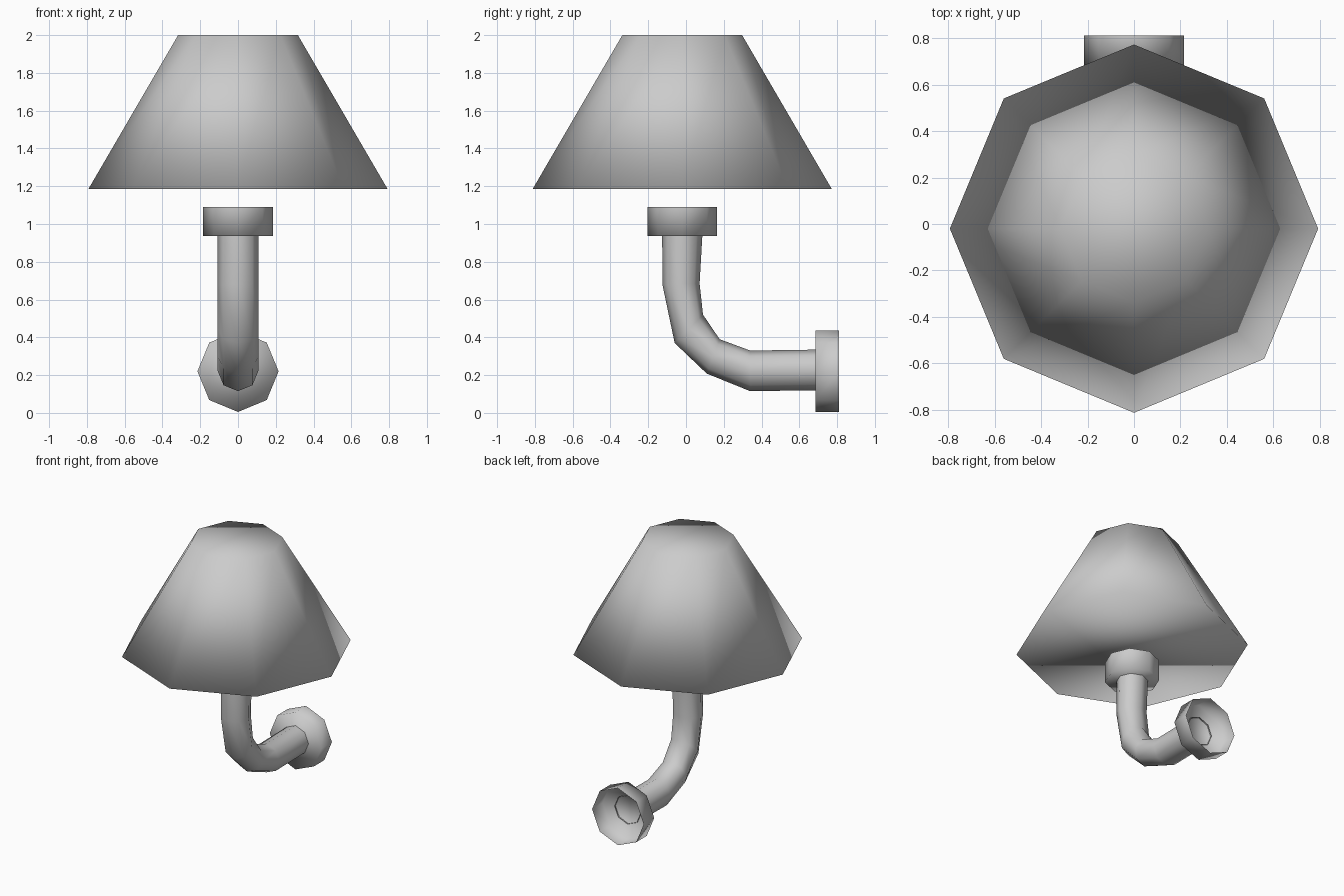
import bpy, bmesh
from math import cos, sin, pi
from mathutils import Vector

if "Cube" in bpy.data.objects:
    bpy.data.objects.remove(bpy.data.objects["Cube"])

SIDES = 8
AXIS_Y = -0.02      # y of the upright axis
X = Vector((1, 0, 0))


def loft(name, rings, cap_start=False, cap_end=False):
    """Skin octagonal rings, each given as (centre, x radius, second half-axis)."""
    bm = bmesh.new()
    loops = []
    for c, rx, v in rings:
        loops.append([bm.verts.new(Vector(c) + X * rx * cos(2 * pi * i / SIDES)
                                   + Vector(v) * sin(2 * pi * i / SIDES))
                      for i in range(SIDES)])
    for a, b in zip(loops, loops[1:]):
        for i in range(SIDES):
            j = (i + 1) % SIDES
            bm.faces.new((a[i], a[j], b[j], b[i]))
    if cap_start:
        bm.faces.new(loops[0])
    if cap_end:
        bm.faces.new(loops[-1])
    bmesh.ops.recalc_face_normals(bm, faces=bm.faces)
    for f in bm.faces:
        f.smooth = True
    mesh = bpy.data.meshes.new(name)
    bm.to_mesh(mesh)
    bm.free()
    obj = bpy.data.objects.new(name, mesh)
    bpy.context.collection.objects.link(obj)
    return obj


def upright(z, r):
    return ((0, AXIS_Y, z), r, (0, r, 0))


def facing_back(y, r):
    return ((0, y, 0.22), r, (0, 0, r))


# Shade: closed, softly shaded octagonal frustum
loft("shade", [upright(1.185, 0.792), upright(2.0, 0.317)], True, True)

# Bulb socket: cup open at the top
loft("socket", [upright(0.937, 0.185), upright(1.09, 0.185)], cap_start=True)

# Wall mount: cup open at the back
loft("wall_mount", [facing_back(0.685, 0.215), facing_back(0.81, 0.215)], cap_start=True)

# Curved arm: outer and inner (y, z) points of each section of the bend
sections = [((-0.126, 0.945), (0.087, 0.945)),
            ((-0.125, 0.68), (0.072, 0.685)),
            ((-0.06, 0.37), (0.09, 0.52)),
            ((0.11, 0.208), (0.178, 0.39)),
            ((0.34, 0.115), (0.34, 0.33)),
            ((0.695, 0.12), (0.695, 0.335))]
rings = []
for outer, inner in sections:
    o, n = Vector((0, *outer)), Vector((0, *inner))
    rings.append(((o + n) / 2, 0.108, (n - o) / 2))
loft("arm", rings)
